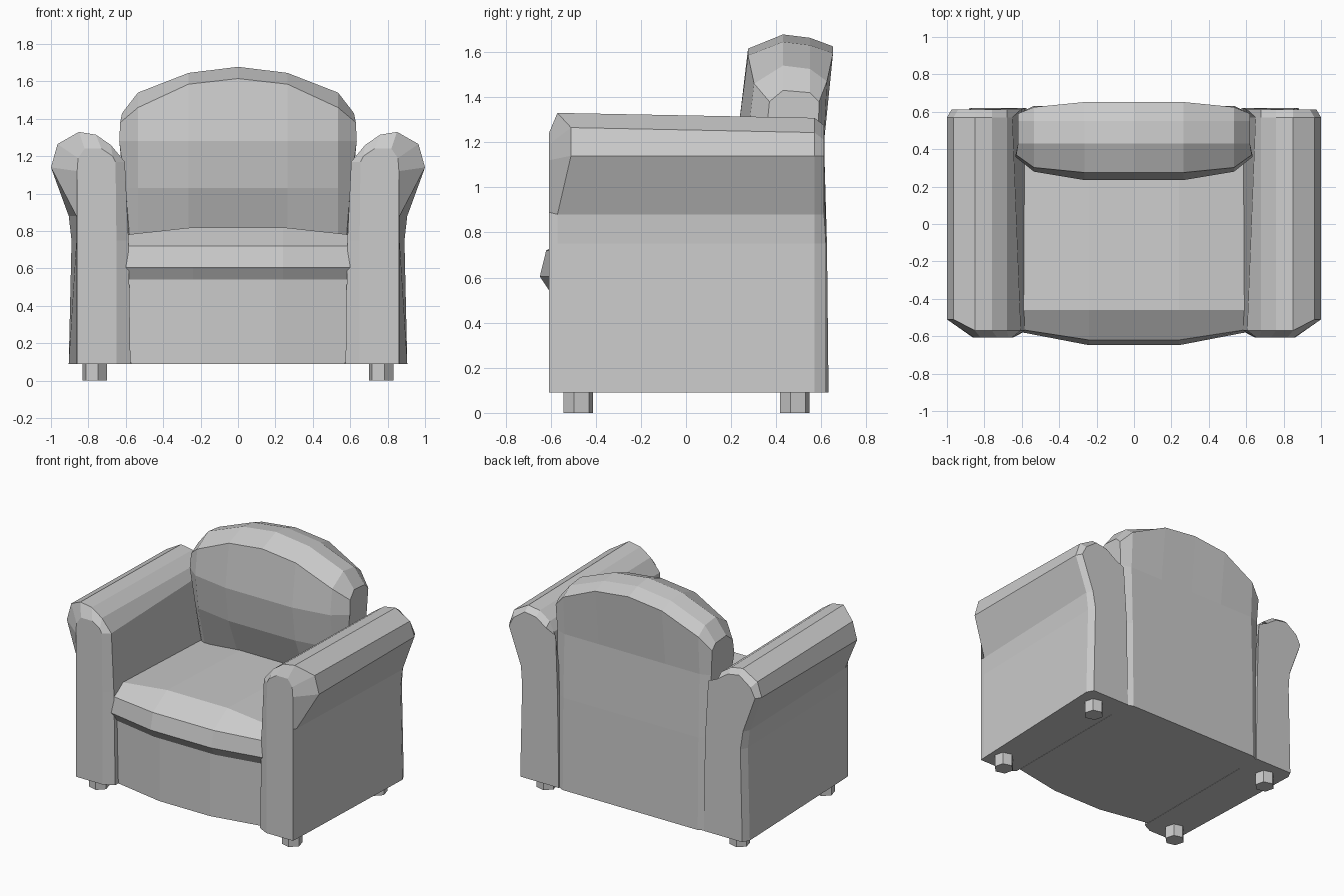
import bpy, bmesh, math

if "Cube" in bpy.data.objects:
    bpy.data.objects.remove(bpy.data.objects["Cube"])


def loft(name, sections):
    """Skin a list of closed rings and cap both ends."""
    bm = bmesh.new()
    rings = [[bm.verts.new(p) for p in s] for s in sections]
    n = len(rings[0])
    for a, b in zip(rings, rings[1:]):
        for i in range(n):
            j = (i + 1) % n
            bm.faces.new((a[i], a[j], b[j], b[i]))
    bm.faces.new(rings[0])
    bm.faces.new(rings[-1])
    bmesh.ops.recalc_face_normals(bm, faces=bm.faces)
    me = bpy.data.meshes.new(name)
    bm.to_mesh(me)
    bm.free()
    ob = bpy.data.objects.new(name, me)
    bpy.context.collection.objects.link(ob)
    return ob


def both_sides(half):
    """Extend (x, ...) stations from the centre outward to both sides."""
    return [(-s[0],) + s[1:] for s in reversed(half) if s[0] > 0] + half


# Arms: rolled profile lofted from front to back, mirrored
face = [(.65, .09), (.65, .75), (.655, 1.17), (.67, 1.20), (.73, 1.24), (.82, 1.24),
        (.855, 1.19), (.86, 1.12), (.86, .89), (.86, .75), (.86, .09)]
roll = [(.575, .09), (.585, .75), (.605, 1.17), (.68, 1.26), (.76, 1.315), (.85, 1.33),
        (.965, 1.265), (1.0, 1.14), (.905, .88), (.89, .75), (.905, .09)]
sections = [[(x, -.608, z) for x, z in face]]
sections.append([(x if i < 8 else .864, -.51 if i in (6, 7) else -.57, z)
                 for i, (x, z) in enumerate(roll)])
sections.append([(x + (.045 if i == 2 else 0), .57, z - (.022 if z > 1.2 else 0))
                 for i, (x, z) in enumerate(roll)])
sections.append([(x - (.025 if i > 5 else 0), .612 if z > .8 else .62,
                  z - (.055 if z > 1.2 else 0)) for i, (x, z) in enumerate(roll)])
arms = loft("arms", sections)
arms.modifiers.new("mirror", 'MIRROR')

# Base with bowed front panel
base = []
for x, y in both_sides([(.2, -.605), (.6, -.535)]):
    k = .955 if abs(x) > .5 else 1
    base.append([(x * k, y, .09), (x, y, .56), (x, .55, .56), (x * k, .6, .09)])
loft("base", base)

# Seat cushion with bowed, rounded front
seat = []
for x, d, h in both_sides([(.24, 0, .82), (.605, .07, .78), (.65, .09, .70)]):
    inset = abs(x) > .62
    seat.append([(x, -.40, .54), (x, -.605 + d, .58 if inset else .54),
                 (x, -.648 + d, .605), (x, -.62 + d * .8, .66 if inset else .72),
                 (x, -.46, h), (x, .5, h - .035), (x, .5, .54)])
loft("seat", seat)

# Arched backrest: front cushion, crown and rear panel
back = []
for x, zf, zm, d in both_sides([(0, 1.615, 1.678, 0), (.265, 1.585, 1.645, 0),
                                (.535, 1.46, 1.54, .045)]):
    back.append([(x, .40, .70), (x, .27 + d, 1.03), (x, .235 + d, 1.28),
                 (x, .275 + d * .6, zf), (x, .43, zm), (x, .55, zm - .015),
                 (x, .652 - d * .6, zf + .01), (x, .612, 1.20), (x, .625, .75),
                 (x, .632, .09), (x, .45, .09)])
side = [(.575, .42, .70), (.60, .37, 1.03), (.635, .36, 1.28), (.63, .37, 1.38),
        (.62, .43, 1.43), (.62, .55, 1.42), (.62, .59, 1.38), (.61, .585, 1.20),
        (.60, .59, .75), (.60, .60, .09), (.58, .45, .09)]
back.append(side)
back.insert(0, [(-x, y, z) for x, y, z in side])
loft("backrest", back)

# Hexagonal feet
for sx in (-1, 1):
    for y in (-.478, .482):
        bpy.ops.mesh.primitive_cylinder_add(vertices=6, radius=.068, depth=.11,
                                            location=(sx * .765, y, .055),
                                            rotation=(0, 0, math.radians(15)))
        bpy.context.object.name = "foot"
